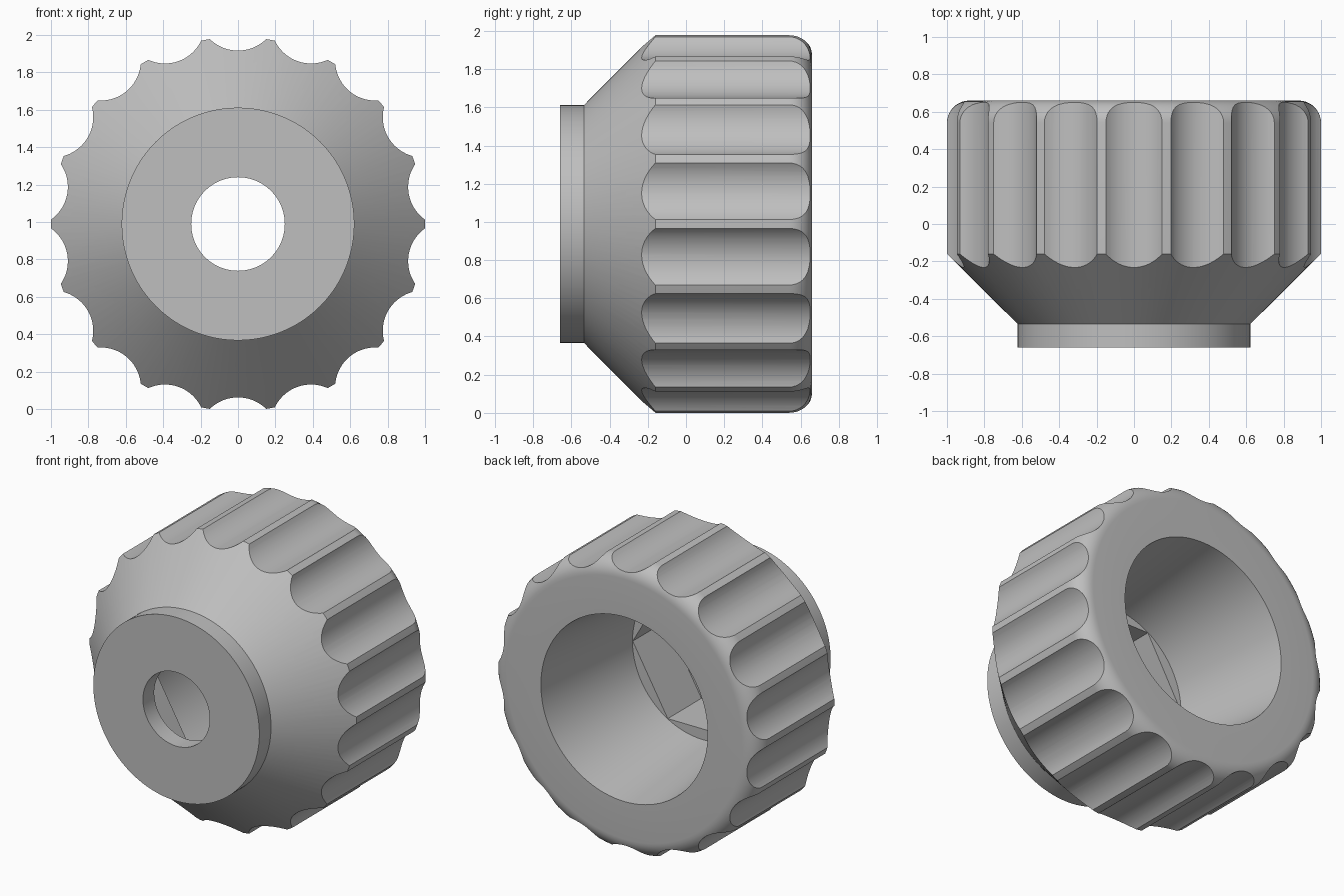
import bpy
import bmesh
from math import sin, cos, tau, pi, radians
from mathutils import Matrix, Vector

CENTRE_Z = 0.989
GROOVES = 18

if "Cube" in bpy.data.objects:
    bpy.data.objects.remove(bpy.data.objects["Cube"], do_unlink=True)

grey = bpy.data.materials.new("plain grey")
grey.use_nodes = True
colour = (0.52, 0.52, 0.52, 1.0)
grey.diffuse_color = colour
grey.node_tree.nodes["Principled BSDF"].inputs["Base Color"].default_value = colour


def finish(bm, name):
    bmesh.ops.recalc_face_normals(bm, faces=bm.faces)
    mesh = bpy.data.meshes.new(name)
    bm.to_mesh(mesh)
    bm.free()
    obj = bpy.data.objects.new(name, mesh)
    obj.location.z = CENTRE_Z
    bpy.context.collection.objects.link(obj)
    return obj


def add_prism(bm, radius, sides, y0, y1, x=0.0, z=0.0):
    """Closed prism running along y."""
    ring = [bm.verts.new((x + radius * cos(tau * i / sides), y0,
                          z + radius * sin(tau * i / sides))) for i in range(sides)]
    face = bm.faces.new(ring)
    extruded = bmesh.ops.extrude_face_region(bm, geom=[face], use_keep_orig=True)
    top = [g for g in extruded["geom"] if isinstance(g, bmesh.types.BMVert)]
    bmesh.ops.translate(bm, verts=top, vec=(0, y1 - y0, 0))


def cut(target, cutter):
    cutter.hide_render = True
    mod = target.modifiers.new("cut", "BOOLEAN")
    mod.operation = "DIFFERENCE"
    mod.solver = "EXACT"
    mod.use_self = True
    mod.object = cutter
    bpy.context.view_layer.objects.active = target
    bpy.ops.object.modifier_apply(modifier=mod.name)
    bpy.data.objects.remove(cutter, do_unlink=True)


# Turned body: flange, cone, rim with rounded back edge, tapered bore (radius, y)
fillet = [(0.88 + 0.12 * cos(a), 0.54 + 0.12 * sin(a))
          for a in (pi / 2 * i / 10 for i in range(11))]
profile = [(0.25, -0.66), (0.622, -0.66), (0.622, -0.535), (1.0, -0.16)]
profile += fillet + [(0.625, 0.66), (0.527, -0.18), (0.25, -0.18)]

bm = bmesh.new()
verts = [bm.verts.new((r, y, 0)) for r, y in profile]
edges = [bm.edges.new((verts[i - 1], verts[i])) for i in range(len(verts))]
bmesh.ops.spin(bm, geom=verts + edges, cent=(0, 0, 0), axis=(0, 1, 0),
               angle=tau, steps=144, use_merge=True)
bmesh.ops.remove_doubles(bm, verts=bm.verts, dist=0.0001)
knob = finish(bm, "knob_body")

# Hexagonal pocket behind the flange
bm = bmesh.new()
add_prism(bm, 0.525, 6, -0.54, -0.17)
cut(knob, finish(bm, "hex_pocket_cutter"))

# Grip grooves around the rim
bm = bmesh.new()
for i in range(GROOVES):
    a = tau * i / GROOVES
    add_prism(bm, 0.215, 72, -0.9, 0.9, 1.142 * sin(a), 1.142 * cos(a))
cut(knob, finish(bm, "grip_groove_cutter"))

# Finish
knob.data.materials.clear()
knob.data.materials.append(grey)
for poly in knob.data.polygons:
    poly.material_index = 0
bpy.ops.object.select_all(action="DESELECT")
knob.select_set(True)
bpy.context.view_layer.objects.active = knob
bpy.ops.object.shade_smooth_by_angle(angle=radians(20))
